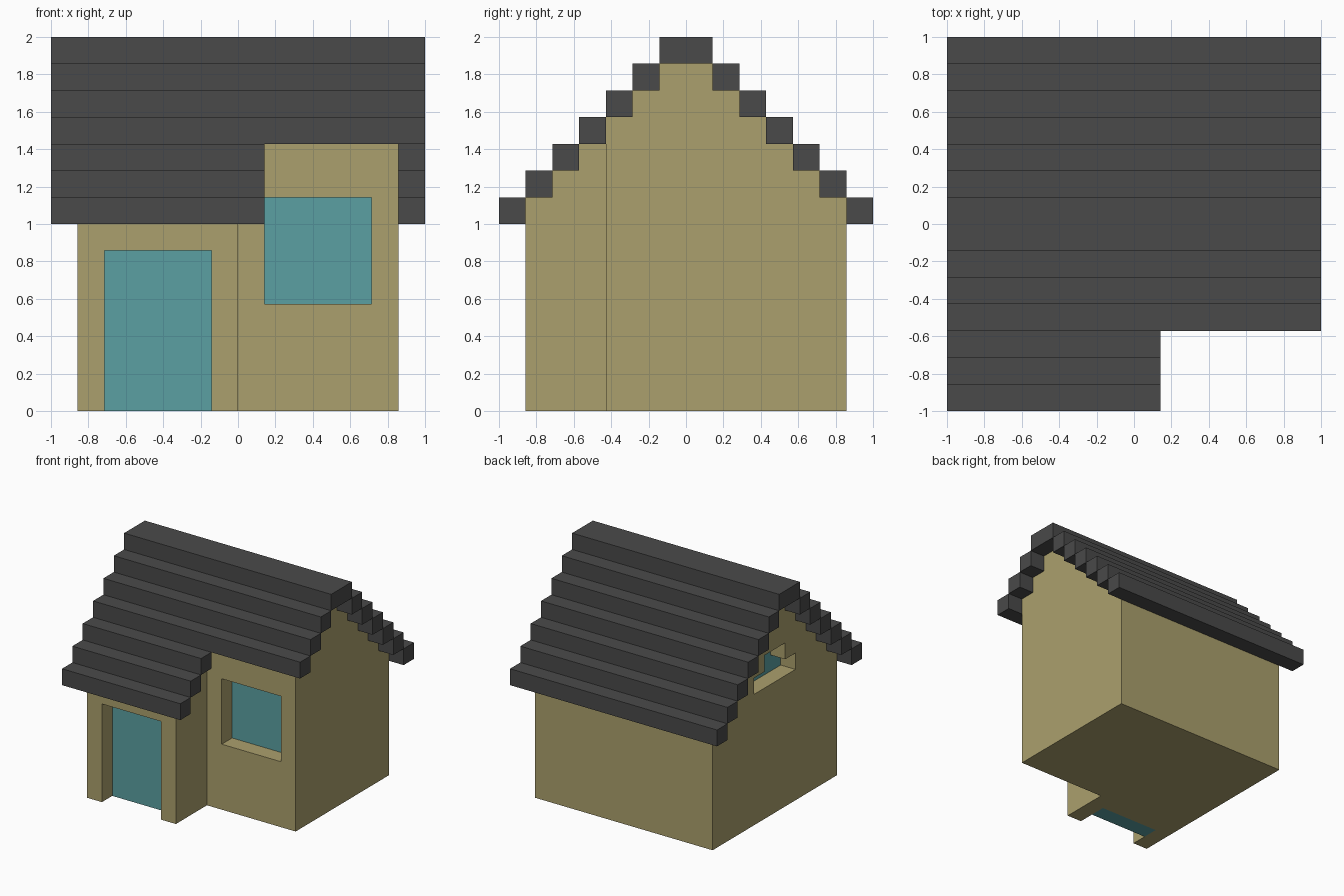
import bpy, bmesh

if "Cube" in bpy.data.objects:
    bpy.data.objects.remove(bpy.data.objects["Cube"])

U = 1 / 7  # block size: the whole house sits on a 14-block grid


def material(name, rgb):
    m = bpy.data.materials.new(name)
    m.diffuse_color = (*rgb, 1)
    m.use_nodes = True
    m.node_tree.nodes["Principled BSDF"].inputs["Base Color"].default_value = m.diffuse_color
    return m


ROOF = material("dark grey roof", (0.068, 0.068, 0.068))
WALL = material("tan wall", (0.407, 0.352, 0.153))
GLASS = material("teal glass", (0.105, 0.352, 0.362))


def add_object(name, bm, mat):
    bmesh.ops.recalc_face_normals(bm, faces=bm.faces)
    mesh = bpy.data.meshes.new(name)
    bm.to_mesh(mesh)
    bm.free()
    mesh.materials.append(mat)
    ob = bpy.data.objects.new(name, mesh)
    bpy.context.collection.objects.link(ob)
    return ob


def boxes(name, mat, *specs):
    """Boxes given in blocks as (x0, x1, y0, y1, z0, z1)."""
    bm = bmesh.new()
    for x0, x1, y0, y1, z0, z1 in specs:
        vs = bmesh.ops.create_cube(bm, size=1)["verts"]
        for v in vs:
            v.co.x = U * (x1 if v.co.x > 0 else x0)
            v.co.y = U * (y1 if v.co.y > 0 else y0)
            v.co.z = U * (z1 if v.co.z > 0 else z0)
    return add_object(name, bm, mat)


def cut(ob, *spec):
    cutter = boxes("cutter", WALL, spec)
    cutter.hide_render = True
    mod = ob.modifiers.new("cut", 'BOOLEAN')
    mod.operation, mod.solver, mod.object = 'DIFFERENCE', 'EXACT', cutter
    bpy.context.view_layer.objects.active = ob
    bpy.ops.object.modifier_apply(modifier=mod.name)
    bpy.data.objects.remove(cutter)


# Walls: stepped gable profile pulled along x
half = [(6, 0)]
for i in range(6):
    half += [(6 - i, 8 + i), (5 - i, 8 + i)]
half = half[:-1]                                   # ends at (1, 13)
profile = half + [(-y, z) for y, z in reversed(half)]
bm = bmesh.new()
face = bm.faces.new([bm.verts.new((-6 * U, y * U, z * U)) for y, z in profile])
ext = bmesh.ops.extrude_face_region(bm, geom=[face])["geom"]
bmesh.ops.translate(bm, vec=(12 * U, 0, 0),
                    verts=[e for e in ext if isinstance(e, bmesh.types.BMVert)])
walls = add_object("walls", bm, WALL)

cut(walls, 0, 8, -8, -3, -1, 15)     # set-back right half of the front
cut(walls, -5, -1, -8, -4, -1, 6)    # door opening
cut(walls, 1, 5, -5, -1, 4, 8)       # front window opening
cut(walls, -8, -4, -2, 2, 8, 9)      # gable window, wide lower step
cut(walls, -8, -4, -1, 1, 7.99 + 0.01, 10)  # gable window, narrow upper step

# Glass, one block behind the wall face
boxes("door", GLASS, (-5, -1, -5, -4, 0, 6))
boxes("front_window", GLASS, (1, 5, -2, -1, 4, 8))
boxes("gable_window", GLASS, (-5, -4, -2, 2, 8, 9), (-5, -4, -1, 1, 9, 10))

# Roof courses: the three lowest front ones stop short over the porch
courses = [(-7, 7, -1, 1, 13, 14)]
for i in range(6):
    courses.append((-7, 7, 6 - i, 7 - i, 7 + i, 8 + i))
    courses.append((-7, 1 if i < 3 else 7, i - 7, i - 6, 7 + i, 8 + i))
boxes("roof", ROOF, *courses)
